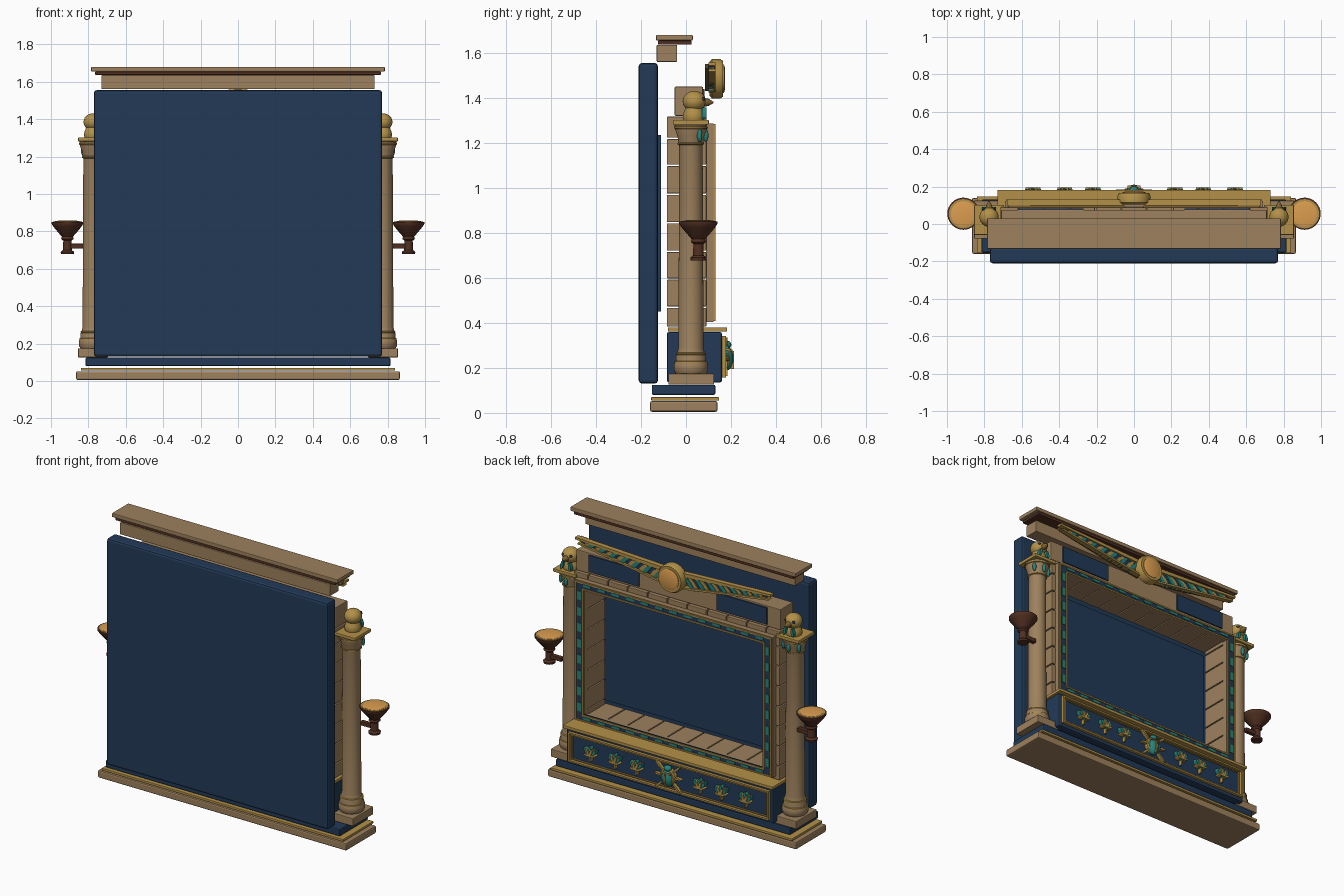
import bpy, bmesh, math
from mathutils import Vector

if "Cube" in bpy.data.objects:
    bpy.data.objects.remove(bpy.data.objects["Cube"])

def mat(name, c):
    m = bpy.data.materials.new(name)
    m.diffuse_color = (*c, 1)
    m.use_nodes = True
    m.node_tree.nodes["Principled BSDF"].inputs["Base Color"].default_value = m.diffuse_color
    return m

STONE = mat("sandstone", (0.34, 0.22, 0.11))
BLUE = mat("deep blue", (0.016, 0.042, 0.095))
GOLD = mat("gold", (0.45, 0.28, 0.065))
TEAL = mat("turquoise", (0.02, 0.23, 0.2))
BROWN = mat("dark brown", (0.085, 0.03, 0.016))
FIRE = mat("amber", (0.72, 0.34, 0.08))
BRONZE = mat("bronze", (0.2, 0.115, 0.03))

def finish(name, bm, m, bevel=0, smooth=False):
    bmesh.ops.recalc_face_normals(bm, faces=bm.faces)
    me = bpy.data.meshes.new(name)
    bm.to_mesh(me)
    bm.free()
    me.materials.append(m)
    ob = bpy.data.objects.new(name, me)
    bpy.context.collection.objects.link(ob)
    if bevel:
        b = ob.modifiers.new("bevel", 'BEVEL')
        b.width, b.segments = bevel, 2
    if smooth:
        bpy.context.view_layer.objects.active = ob
        ob.select_set(True)
        bpy.ops.object.shade_smooth_by_angle(angle=math.radians(35))
        ob.select_set(False)
    return ob

def boxes(name, items, m, bevel=0):
    """items: (x0, x1, y0, y1, z0, z1)"""
    bm = bmesh.new()
    for x0, x1, y0, y1, z0, z1 in items:
        vs = bmesh.ops.create_cube(bm, size=1)["verts"]
        for v in vs:
            v.co = Vector(((x0 + x1) / 2 + v.co.x * (x1 - x0), (y0 + y1) / 2 + v.co.y * (y1 - y0),
                           (z0 + z1) / 2 + v.co.z * (z1 - z0)))
    return finish(name, bm, m, bevel)

def slab(name, hx, y0, y1, z0, z1, m, bevel=0):
    return boxes(name, [(-hx, hx, y0, y1, z0, z1)], m, bevel)

def border(hx, z0, z1, w, y0, y1):
    return [(-hx, hx, y0, y1, z0, z0 + w), (-hx, hx, y0, y1, z1 - w, z1),
            (-hx, -hx + w, y0, y1, z0 + w, z1 - w), (hx - w, hx, y0, y1, z0 + w, z1 - w)]

def plates(name, polys, y0, y1, m):
    """flat outlines in x,z extruded along y"""
    bm = bmesh.new()
    for p in polys:
        a = [bm.verts.new((x, y0, z)) for x, z in p]
        b = [bm.verts.new((x, y1, z)) for x, z in p]
        bm.faces.new(a)
        bm.faces.new(b[::-1])
        for i in range(len(p)):
            j = (i + 1) % len(p)
            bm.faces.new((a[i], a[j], b[j], b[i]))
    return finish(name, bm, m)

def lathe(name, prof, loc, m, axis='Z', n=32):
    """profile of (radius, height), closed on the axis"""
    bm = bmesh.new()
    rings = []
    for r, h in prof:
        ring = []
        for i in range(n):
            a = 2 * math.pi * i / n
            c = (r * math.cos(a), r * math.sin(a), h)
            if axis == 'Y':
                c = (c[0], c[2], c[1])
            ring.append(bm.verts.new(Vector(c) + Vector(loc)))
        rings.append(ring)
    for a, b in zip(rings, rings[1:]):
        for i in range(n):
            j = (i + 1) % n
            bm.faces.new((a[i], a[j], b[j], b[i]))
    bm.faces.new(rings[0])
    bm.faces.new(rings[-1])
    return finish(name, bm, m, smooth=True)

def balls(name, items, m, seg=16):
    """items: (centre, radii)"""
    bm = bmesh.new()
    for c, r in items:
        for v in bmesh.ops.create_uvsphere(bm, u_segments=seg, v_segments=seg // 2, radius=1)["verts"]:
            v.co = Vector([c[k] + v.co[k] * r[k] for k in range(3)])
    return finish(name, bm, m, smooth=True)

def leaf(x, z, ang, ln, w):
    """pointed leaf outline from a root point; ang measured from +x"""
    d = Vector((math.cos(ang), math.sin(ang)))
    n = Vector((-d.y, d.x))
    o = Vector((x, z))
    return [tuple(o + d * ln * t + n * w * k) for t, k in
            ((0, -.3), (.5, -.5), (.8, -.38), (1, 0), (.8, .38), (.5, .5), (0, .3))]

# base steps, back panel and cornice
slab("base_slab", .865, -.16, .14, .005, .052, STONE, .008)
slab("base_gold_strip", .84, -.155, .147, .055, .07, GOLD, .003)
slab("blue_plinth", .815, -.152, .13, .08, .125, BLUE, .006)
slab("back_panel", .77, -.21, -.125, .13, 1.555, BLUE, .014)
slab("firebox_back", .64, -.126, -.11, .45, 1.235, BLUE)
slab("cornice_block", .73, -.13, -.04, 1.56, 1.635, STONE, .003)
slab("cornice_dark_strip", .765, -.125, .025, 1.637, 1.654, BROWN, .003)
slab("cornice_top", .785, -.133, .03, 1.655, 1.68, STONE, .004)

# masonry around the opening
zs = [.38, .47, .595, .718, .845, .972, 1.1, 1.22, 1.32]
stones = []
for s in (-1, 1):
    for a, b in zip(zs, zs[1:]):
        x0, x1 = sorted((s * .622, s * .715))
        stones.append((x0, x1, -.085, .09, a + .003, b - .003))
for i in range(9):
    x = -.62 + i * 1.24 / 9
    stones.append((x + .003, x + 1.24 / 9 - .003, -.085, .09, .383, .447))
    stones.append((x + .003, x + 1.24 / 9 - .003, -.085, .09, 1.238, 1.317))
boxes("surround_stones", stones, STONE, .004)

# frame with inlaid border
boxes("opening_frame", [(-.69, .69, .088, .122, .405, .449), (-.69, .69, .088, .122, 1.237, 1.287),
                        (-.69, -.62, .088, .122, .449, 1.237), (.62, .69, .088, .122, .449, 1.237)], STONE)
boxes("inlay_band", border(.68, .412, 1.28, .044, .121, .125), BLUE)
boxes("inlay_gold_lines", border(.684, .408, 1.284, .009, .121, .131)
      + border(.633, .442, 1.245, .009, .121, .131), GOLD)
tiles = []
for i in range(13):
    x = -.6 + i * .1
    tiles += [(x - .027, x + .027, .124, .129, z, z + .016) for z in (.421, 1.256)]
for i in range(8):
    z = .495 + i * .1
    tiles += [(x - .013, x + .013, .124, .129, z - .027, z + .027) for x in (-.655, .655)]
boxes("inlay_tiles", tiles, TEAL)

# upper stone with blue side panels
slab("upper_stone", .71, -.05, .075, 1.32, 1.45, STONE, .004)
boxes("upper_blue_panels", [(-.62, -.27, .07, .083, 1.335, 1.44), (.27, .62, .07, .083, 1.335, 1.44)], BLUE)

# lower chest with ledge and ornament panel
slab("lower_chest", .72, -.085, .16, .135, .36, BLUE, .01)
slab("gold_ledge", .73, -.08, .182, .361, .38, GOLD, .003)
boxes("chest_border", border(.70, .158, .342, .01, .158, .178) + border(.68, .174, .326, .005, .158, .17), GOLD)
teal, gold, stems = [], [], []
for x in (-.54, -.37, -.22, .22, .37, .54):
    for k in (-1, 0, 1):
        teal.append(leaf(x, .235, math.pi / 2 + k * .75, .062, .024))
    for k in (-.5, .5):
        gold.append(leaf(x, .235, math.pi / 2 + k * .75, .055, .016))
    for k in (-1.9, 1.9):
        gold.append(leaf(x, .238, math.pi / 2 + k * .75, .04, .014))
    stems.append((x - .004, x + .004, .16, .185, .2, .24))
plates("lotus_petals", teal, .16, .188, TEAL)
plates("lotus_gold_petals", gold, .16, .195, GOLD)
boxes("lotus_stems", stems, GOLD)

# scarab
lathe("scarab_rim", [(.052, .16), (.052, .184), (.045, .19)], (0, 0, .25), GOLD, 'Y').scale = (1, 1, 1)
balls("scarab_body", [((0, .18, .243), (.04, .03, .055)), ((0, .18, .303), (.024, .022, .018))], TEAL)
boxes("scarab_seams", [(-.003, .003, .18, .213, .195, .275), (-.034, .034, .18, .207, .274, .281)], GOLD)
legs = []
for s in (-1, 1):
    for z, a, l in ((.285, .75, .075), (.25, .05, .06), (.215, -.75, .075)):
        legs.append(leaf(s * .035, z, a if s > 0 else math.pi - a, l, .014))
plates("scarab_legs", legs, .165, .185, GOLD)

# winged disc
lathe("disc_rim", [(.075, .105), (.088, .115), (.088, .15), (.08, .165), (.066, .165)], (0, 0, 1.485), GOLD, 'Y')
lathe("disc_face", [(.064, .15), (.064, .168), (.05, .173)], (0, 0, 1.485), FIRE, 'Y')
back, spars, fe = [], [], {0: [], 1: [], 2: []}
for s in (-1, 1):
    back.append([(s * .05, 1.515), (s * .67, 1.55), (s * .66, 1.53), (s * .3, 1.465), (s * .05, 1.43)])
    spars.append([(s * .06, 1.505), (s * .06, 1.53), (s * .68, 1.557), (s * .68, 1.543)])
    spars.append([(s * .06, 1.425), (s * .06, 1.437), (s * .66, 1.528), (s * .665, 1.517)])
    for i in range(21):
        t = i / 20
        a = -.85 + .35 * t
        fe[i % 3].append(leaf(s * (.075 + .53 * t), 1.51 + .03 * t, a if s > 0 else math.pi - a,
                              .105 - .055 * t, .026))
plates("wing_backs", back, .085, .1, BRONZE)
plates("wing_spars", spars, .1, .132, GOLD)
plates("wing_turquoise_feathers", fe[0], .1, .126, TEAL)
plates("wing_gold_feathers", fe[1], .1, .122, GOLD)
plates("wing_blue_feathers", fe[2], .1, .118, BLUE)

for s, side in ((-1, "left"), (1, "right")):
    # column
    cx, cy = s * .775, .022
    at = (cx, cy, 0)
    boxes(side + "_column_plinth", [(cx - .08, cx + .08, -.078, .125, .126, .175)], STONE, .004)
    lathe(side + "_column_shaft", [(.068, .175), (.076, .19), (.076, .215), (.066, .235), (.068, .25), (.06, .27),
                                   (.056, .29), (.052, 1.19), (.056, 1.205), (.06, 1.23), (.072, 1.265),
                                   (.072, 1.28)], at, STONE)
    for k, (z, r) in enumerate(((.225, .073), (.262, .067), (1.197, .059), (1.268, .076))):
        lathe(side + "_column_ring_%d" % k, [(r - .008, z - .007), (r, z - .003), (r, z + .003), (r - .008, z + .007)],
              at, GOLD)
    boxes(side + "_abacus", [(cx - .08, cx + .08, cy - .08, cy + .08, 1.281, 1.302)], GOLD, .004)
    balls(side + "_capital_petals", [((cx + .066 * math.cos(a), cy + .066 * math.sin(a), 1.233), (.012, .012, .03))
                                     for a in (math.pi * .2, math.pi * .5, math.pi * .8)], TEAL, 10)
    # bird-head finial
    lathe(side + "_finial_neck", [(.045, 1.3), (.05, 1.315), (.045, 1.335), (.035, 1.36)], (cx, .035, 0), GOLD)
    balls(side + "_finial_head", [((cx, .037, 1.385), (.051, .052, .046))], GOLD, 24)
    lathe(side + "_finial_beak", [(.02, .075), (.016, .1), (.003, .122)], (cx, 0, 1.38), BRONZE, 'Y', 12)
    balls(side + "_finial_eyes", [((cx + k * .027, .076, 1.395), (.009, .009, .009)) for k in (-1, 1)], BLUE, 10)
    plates(side + "_finial_collar", [leaf(cx + k * .022, 1.355, -math.pi / 2 + k * .2, .05, .02) for k in (-1, 1)],
           .07, .092, TEAL)
    # fire bowl on a wall arm
    bx, by = s * .912, .055
    lathe(side + "_fire_bowl", [(.034, .678), (.036, .69), (.024, .7), (.022, .75), (.034, .76), (.03, .772),
                                (.05, .795), (.075, .825), (.086, .842), (.086, .85), (.074, .85), (.07, .842)],
          (bx, by, 0), BROWN)
    lathe(side + "_fire_bowl_rim", [(.078, .843), (.078, .853), (.066, .853)], (bx, by, 0), GOLD)
    lathe(side + "_embers", [(.067, .845), (.067, .854), (.05, .857)], (bx, by, 0), FIRE)
    x0, x1 = sorted((s * .82, s * .905))
    boxes(side + "_bowl_arm", [(x0, x1, by - .014, by + .014, .708, .734)], BROWN, .004)
